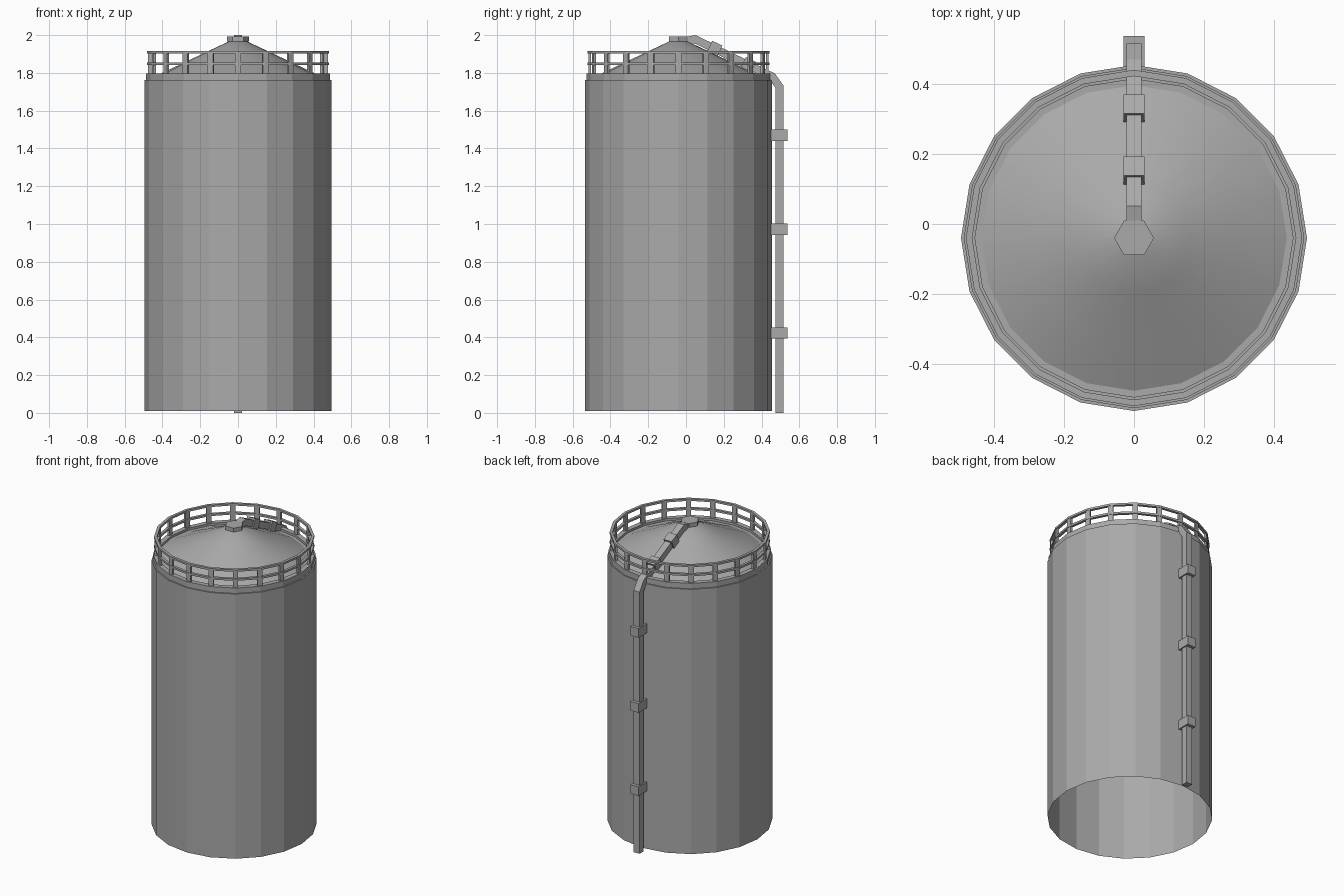
import bpy, bmesh, math
from mathutils import Matrix, Vector

cube = bpy.data.objects.get("Cube")
if cube:
    bpy.data.objects.remove(cube, do_unlink=True)

SIDES = 20
CENTRE = Vector((0, -0.04, 0))
SLOPE = math.atan(0.475)

grey = bpy.data.materials.new("plain grey")
grey.use_nodes = True
grey.diffuse_color = (0.4, 0.4, 0.4, 1)
grey.node_tree.nodes["Principled BSDF"].inputs["Base Color"].default_value = (0.4, 0.4, 0.4, 1)


def finish(name, bm, smooth=False):
    mesh = bpy.data.meshes.new(name)
    for f in bm.faces:
        f.smooth = smooth
    bm.to_mesh(mesh)
    bm.free()
    mesh.materials.append(grey)
    obj = bpy.data.objects.new(name, mesh)
    bpy.context.collection.objects.link(obj)
    return obj


def lathe(name, profile, closed=False, smooth=False, cap=False, sides=SIDES):
    """Turn a (radius, height) profile around the tank axis."""
    bm = bmesh.new()
    rings = []
    for r, z in profile:
        angles = [2 * math.pi * i / sides for i in range(sides)]
        rings.append([bm.verts.new(CENTRE + Vector((r * math.cos(a), r * math.sin(a), z)))
                      for a in angles])
    pairs = list(zip(rings, rings[1:]))
    if closed:
        pairs.append((rings[-1], rings[0]))
    for low, high in pairs:
        for i in range(sides):
            j = (i + 1) % sides
            bm.faces.new((low[i], low[j], high[j], high[i]))
    if cap:
        bm.faces.new(rings[-1])
    return finish(name, bm, smooth)


def add_box(bm, size, matrix):
    bmesh.ops.create_cube(bm, size=1, matrix=matrix @ Matrix.Diagonal((*size, 1)))


# Tank wall, open underneath, and the stepped ledge on top
lathe("tank_wall", [(0.495, 0.01), (0.495, 1.762), (0.487, 1.762)])
lathe("top_ledge", [(0.487, 1.762), (0.487, 1.798), (0.455, 1.798),
                    (0.455, 1.783), (0.437, 1.783)])

# Conical roof and its hexagonal cap
lathe("roof", [(0.437, 1.783), (0.3, 1.848), (0.16, 1.914), (0.02, 1.98)], smooth=True, cap=True)
lathe("roof_cap", [(0.02, 1.967), (0.057, 1.967), (0.057, 1.993)], cap=True, sides=6)

# Guard rails
for name, z in (("middle_rail", 1.842), ("top_rail", 1.902)):
    lathe(name, [(0.481, z), (0.481, z + 0.013), (0.463, z + 0.013), (0.463, z)], closed=True)

# Rail posts at every corner of the tank
bm = bmesh.new()
for i in range(SIDES):
    turn = Matrix.Rotation(2 * math.pi * i / SIDES, 4, "Z")
    add_box(bm, (0.014, 0.032, 0.108),
            Matrix.Translation(CENTRE) @ turn @ Matrix.Translation((0.47, 0, 1.85)))
finish("rail_posts", bm)

# Square pipe swept from the cap, over the roof and down the back
path = [Vector((0, y, z)) for y, z in
        ((-0.02, 1.966), (0.048, 1.978), (0.457, 1.78), (0.496, 1.725), (0.496, 0))]
bm = bmesh.new()
rings = []
for i, p in enumerate(path):
    before = (p - path[i - 1]).normalized() if i else (path[1] - p).normalized()
    after = (path[i + 1] - p).normalized() if i + 1 < len(path) else before
    along = (before + after).normalized()
    out = Vector((0, -along.z, along.y)) * 0.021 / along.dot(before)
    side = Vector((0.022, 0, 0))
    rings.append([bm.verts.new(p + s * side + t * out)
                  for s, t in ((-1, -1), (1, -1), (1, 1), (-1, 1))])
for a, b in zip(rings, rings[1:]):
    for i in range(4):
        j = (i + 1) % 4
        bm.faces.new((a[i], a[j], b[j], b[i]))
bm.faces.new(rings[0])
bm.faces.new(rings[-1])
bmesh.ops.recalc_face_normals(bm, faces=bm.faces)
finish("pipe", bm)

# Wall clamps
bm = bmesh.new()
for z in (1.47, 0.973, 0.423):
    add_box(bm, (0.06, 0.09, 0.06), Matrix.Translation((0, 0.493, z)))
finish("wall_clamps", bm)

# Roof clamps tilted with the roof
bm = bmesh.new()
for y in (0.152, 0.33):
    z = 1.978 - (y - 0.048) * 0.484
    add_box(bm, (0.06, 0.06, 0.065),
            Matrix.Translation((0, y, z)) @ Matrix.Rotation(-SLOPE, 4, "X"))
finish("roof_clamps", bm)
